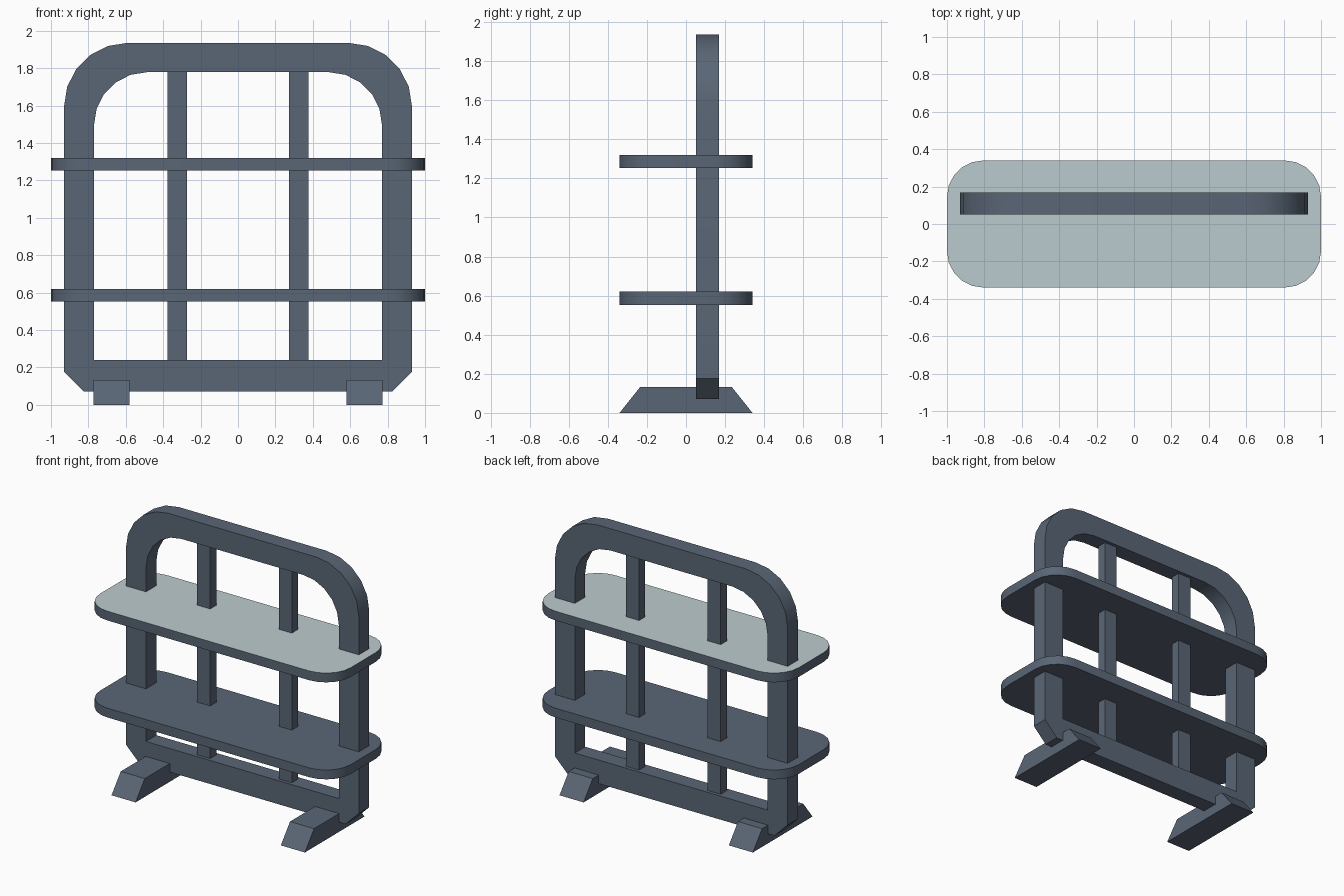
import bpy, bmesh, math

if "Cube" in bpy.data.objects:
    bpy.data.objects.remove(bpy.data.objects["Cube"])

def material(name, rgb):
    m = bpy.data.materials.new(name)
    m.diffuse_color = (*rgb, 1)
    m.use_nodes = True
    m.node_tree.nodes["Principled BSDF"].inputs["Base Color"].default_value = m.diffuse_color
    return m

SLATE = material("slate_grey", (0.102, 0.133, 0.180))
PALE = material("pale_grey_green", (0.50, 0.60, 0.62))

# Which world axes a 2D profile point (u, v) and its extrusion depth d use
PLACE = {"x": lambda u, v, d: (d, u, v),
         "y": lambda u, v, d: (u, d, v),
         "z": lambda u, v, d: (u, v, d)}

def prism(name, loops, axis, lo, hi):
    """Extrude an outline (with optional inner hole loops) along an axis."""
    bm = bmesh.new()
    for_caps = ([], [])
    for pts in loops:
        rings = [[bm.verts.new(PLACE[axis](u, v, d)) for u, v in pts] for d in (lo, hi)]
        n = len(pts)
        for i in range(n):
            j = (i + 1) % n
            bm.faces.new((rings[0][i], rings[0][j], rings[1][j], rings[1][i]))
            for cap, ring in zip(for_caps, rings):
                cap.append(bm.edges.get((ring[i], ring[j])))
    for cap in for_caps:
        bmesh.ops.triangle_fill(bm, edges=cap, use_beauty=True)
    bmesh.ops.recalc_face_normals(bm, faces=bm.faces)
    me = bpy.data.meshes.new(name)
    bm.to_mesh(me)
    bm.free()
    me.materials.append(SLATE)
    for p in me.polygons:
        p.use_smooth = True
    me.set_sharp_from_angle(angle=math.radians(30))
    ob = bpy.data.objects.new(name, me)
    bpy.context.collection.objects.link(ob)
    return ob

def arc(cx, cy, r, start, steps=5):
    """Quarter circle, counter-clockwise from the start angle in degrees."""
    return [(cx + r * math.cos(math.radians(start + 90 * i / steps)),
             cy + r * math.sin(math.radians(start + 90 * i / steps)))
            for i in range(steps + 1)]

def rect(u0, u1, v0, v1):
    return [(u0, v0), (u1, v0), (u1, v1), (u0, v1)]

# Back frame: arched top corners, chamfered bottom corners, open middle
outer = ([(-0.825, 0.07), (0.825, 0.07), (0.93, 0.175)]
         + arc(0.59, 1.595, 0.34, 0) + arc(-0.59, 1.595, 0.34, 90) + [(-0.93, 0.175)])
inner = ([(-0.77, 0.24), (0.77, 0.24)]
         + arc(0.487, 1.495, 0.283, 0) + arc(-0.487, 1.495, 0.283, 90))
prism("back_frame", [outer, inner], "y", 0.05, 0.168)

# Two shelves with rounded corners; the upper one has a pale top face
w, d, r = 1.0, 0.34, 0.195
shelf = (arc(w - r, d - r, r, 0) + arc(r - w, d - r, r, 90)
         + arc(r - w, r - d, r, 180) + arc(w - r, r - d, r, 270))
prism("lower_shelf", [shelf], "z", 0.553, 0.62)
upper = prism("upper_shelf", [shelf], "z", 1.253, 1.32)
upper.data.materials.append(PALE)
for p in upper.data.polygons:
    if p.normal.z > 0.9:
        p.material_index = 1

# Upright slats and tapered feet, one on each side
foot = [(-0.34, 0), (0.34, 0), (0.235, 0.132), (-0.235, 0.132)]
for side, s in (("left", -1), ("right", 1)):
    x0, x1 = sorted((s * 0.274, s * 0.378))
    prism(side + "_slat", [rect(x0, x1, 0.074, 0.144)], "z", 0.23, 1.79)
    x0, x1 = sorted((s * 0.58, s * 0.772))
    prism(side + "_foot", [foot], "x", x0, x1)
